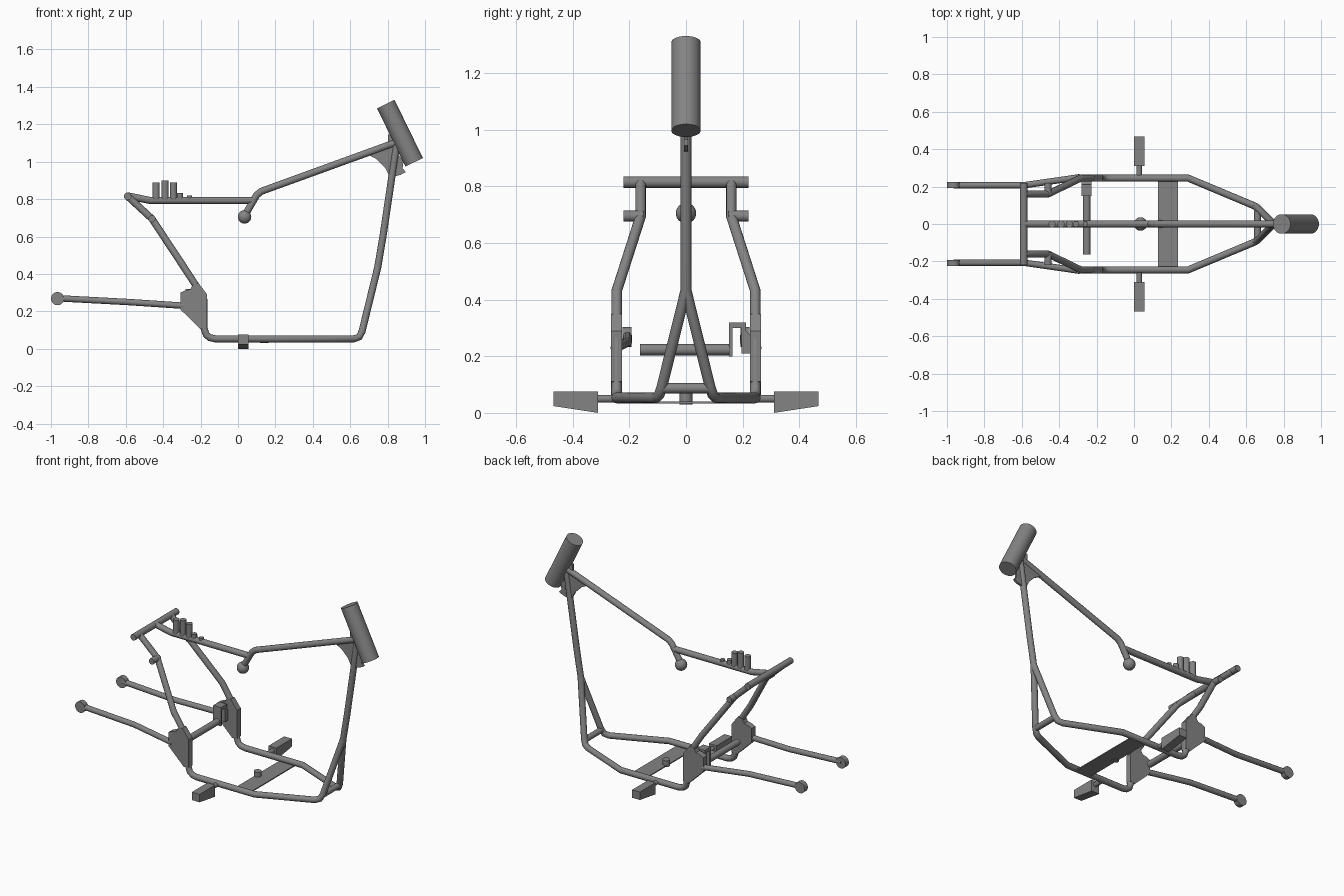
import bpy, bmesh, math
from mathutils import Vector

cube = bpy.data.objects.get("Cube")
if cube:
    bpy.data.objects.remove(cube)

GREY = (0.23, 0.23, 0.23, 1)
steel = bpy.data.materials.new("grey steel")
steel.use_nodes = True
steel.diffuse_color = GREY
steel.node_tree.nodes["Principled BSDF"].inputs["Base Color"].default_value = GREY


def finish(ob, name, smooth=True):
    ob.name = name
    ob.data.materials.clear()
    ob.data.materials.append(steel)
    bpy.ops.object.select_all(action='DESELECT')
    ob.select_set(True)
    bpy.context.view_layer.objects.active = ob
    if smooth:
        bpy.ops.object.shade_smooth_by_angle(angle=math.radians(40))
    return ob


def tube(name, points, r=0.019):
    """Round pipe swept along a path."""
    cu = bpy.data.curves.new(name, 'CURVE')
    cu.dimensions = '3D'
    cu.bevel_depth = r
    cu.bevel_resolution = 4
    cu.use_fill_caps = True
    sp = cu.splines.new('POLY')
    sp.points.add(len(points) - 1)
    for p, co in zip(sp.points, points):
        p.co = (*co, 1)
    ob = bpy.data.objects.new(name, cu)
    bpy.context.collection.objects.link(ob)
    bpy.ops.object.select_all(action='DESELECT')
    ob.select_set(True)
    bpy.context.view_layer.objects.active = ob
    bpy.ops.object.convert(target='MESH')
    return finish(bpy.context.object, name)


def rod(name, a, b, r, sides=32):
    """Straight cylinder between two points."""
    a, b = Vector(a), Vector(b)
    d = b - a
    bpy.ops.mesh.primitive_cylinder_add(vertices=sides, radius=r, depth=d.length, location=(a + b) / 2)
    ob = bpy.context.object
    ob.rotation_euler = d.to_track_quat('Z', 'Y').to_euler()
    return finish(ob, name)


def slab(name, outline, axis, lo, hi):
    """Extrude a flat outline: axis 'y' uses (x, z) points, axis 'x' uses (y, z)."""
    place = (lambda u, v, t: (u, t, v)) if axis == 'y' else (lambda u, v, t: (t, u, v))
    bm = bmesh.new()
    face = bm.faces.new([bm.verts.new(place(u, v, lo)) for u, v in outline])
    ext = bmesh.ops.extrude_face_region(bm, geom=[face])
    moved = [g for g in ext["geom"] if isinstance(g, bmesh.types.BMVert)]
    bmesh.ops.translate(bm, verts=moved, vec=place(0, 0, hi - lo))
    bmesh.ops.recalc_face_normals(bm, faces=bm.faces)
    me = bpy.data.meshes.new(name)
    bm.to_mesh(me)
    bm.free()
    ob = bpy.data.objects.new(name, me)
    bpy.context.collection.objects.link(ob)
    return finish(ob, name, smooth=False)


def box(name, x0, x1, y0, y1, z0, z1):
    return slab(name, [(x0, z0), (x1, z0), (x1, z1), (x0, z1)], 'y', y0, y1)


# Steering head, backbone and seat rail
rod("steering_head", (0.79, 0, 1.308), (0.942, 0, 0.997), 0.052, 48)
tube("backbone", [(0.85, 0, 1.105), (0.125, 0, 0.842), (0.1, 0, 0.822), (0.035, 0, 0.71)])
bpy.ops.mesh.primitive_uv_sphere_add(segments=32, ring_count=16, radius=0.036, location=(0.035, 0, 0.705))
finish(bpy.context.object, "backbone_end_ball")
tube("seat_rail", [(0.085, 0, 0.793), (-0.47, 0, 0.793), (-0.59, 0, 0.817)])
rod("rear_crossbar", (-0.59, -0.22, 0.815), (-0.59, 0.22, 0.815), 0.02)

# Head gussets, curved below the backbone
arc = [(0.69, 1.04), (0.74, 1.015), (0.785, 0.97), (0.808, 0.925), (0.815, 0.87)]
slab("head_gusset", arc + [(0.85, 1.09)], 'y', -0.007, 0.007)
slab("front_gusset", [(0.83, 0.92), (0.87, 0.93), (0.897, 0.945), (0.88, 0.965),
                      (0.885, 1.0), (0.85, 1.05)], 'y', -0.007, 0.007)
box("head_tab", 0.802, 0.825, -0.008, 0.008, 1.08, 1.145)

# Posts and small mounts on the seat rail
for i, (x, top) in enumerate([(-0.438, 0.89), (-0.39, 0.9), (-0.345, 0.888)]):
    rod(f"seat_post_{i + 1}", (x, 0, 0.79), (x, 0, top), 0.019)
rod("seat_mount_large", (-0.31, 0, 0.79), (-0.31, 0, 0.832), 0.016)
rod("seat_mount_small", (-0.26, 0, 0.79), (-0.26, 0, 0.82), 0.014)

# Both sides of the cradle
plate = [(-0.165, 0.29), (-0.165, 0.11), (-0.2, 0.105), (-0.308, 0.21), (-0.308, 0.3),
         (-0.28, 0.313), (-0.255, 0.318), (-0.24, 0.345), (-0.21, 0.35)]
for side, s in (("left", 1), ("right", -1)):
    w = 0.245 * s
    tube(f"cradle_rail_{side}", [
        (-0.59, 0.16 * s, 0.815), (-0.46, 0.16 * s, 0.695), (-0.285, w, 0.43), (-0.2, w, 0.3),
        (-0.182, w, 0.26), (-0.182, w, 0.11), (-0.17, w, 0.075), (-0.15, w, 0.059),
        (-0.12, w, 0.053), (0.29, w, 0.053), (0.62, 0.107 * s, 0.053), (0.648, 0.095 * s, 0.063),
        (0.663, 0.085 * s, 0.092), (0.747, 0, 0.435), (0.775, 0, 0.6), (0.848, 0, 1.09)])
    rod(f"rail_stub_{side}", (-0.46, 0.15 * s, 0.695), (-0.46, 0.22 * s, 0.695), 0.019)
    y0, y1 = sorted((0.226 * s, 0.264 * s))
    slab(f"pivot_plate_{side}", plate, 'y', y0, y1)

    # Rear arm with round axle end
    tube(f"rear_arm_{side}", [(-0.965, 0.207 * s, 0.27), (-0.59, 0.207 * s, 0.25),
                              (-0.29, 0.25 * s, 0.23)], 0.017)
    rod(f"axle_end_{side}", (-0.965, 0.192 * s, 0.268), (-0.965, 0.224 * s, 0.268), 0.035)

    # Footpeg, thinner towards its tip
    rod(f"peg_stem_{side}", (0.028, 0.25 * s, 0.05), (0.028, 0.32 * s, 0.05), 0.014)
    slab(f"footpeg_{side}", [(0.31 * s, 0), (0.31 * s, 0.075), (0.468 * s, 0.075), (0.468 * s, 0.024)],
         'x', 0.0, 0.055)

# Lower cross members
rod("front_crossbar", (0.66, -0.088, 0.087), (0.66, 0.088, 0.087), 0.018)
box("floor_plate", 0.127, 0.235, -0.245, 0.245, 0.033, 0.04)
rod("floor_post", (0.14, 0, 0.03), (0.14, 0, 0.07), 0.023)
rod("pivot_tube", (-0.253, -0.163, 0.223), (-0.253, 0.157, 0.223), 0.02)

# Hooked bracket beside the left plate
slab("pivot_bracket", [(0.151, 0.2), (0.165, 0.2), (0.165, 0.3), (0.196, 0.3), (0.196, 0.21),
                       (0.228, 0.21), (0.228, 0.275), (0.212, 0.29), (0.212, 0.32), (0.151, 0.32)], 'x', -0.282, -0.228)
